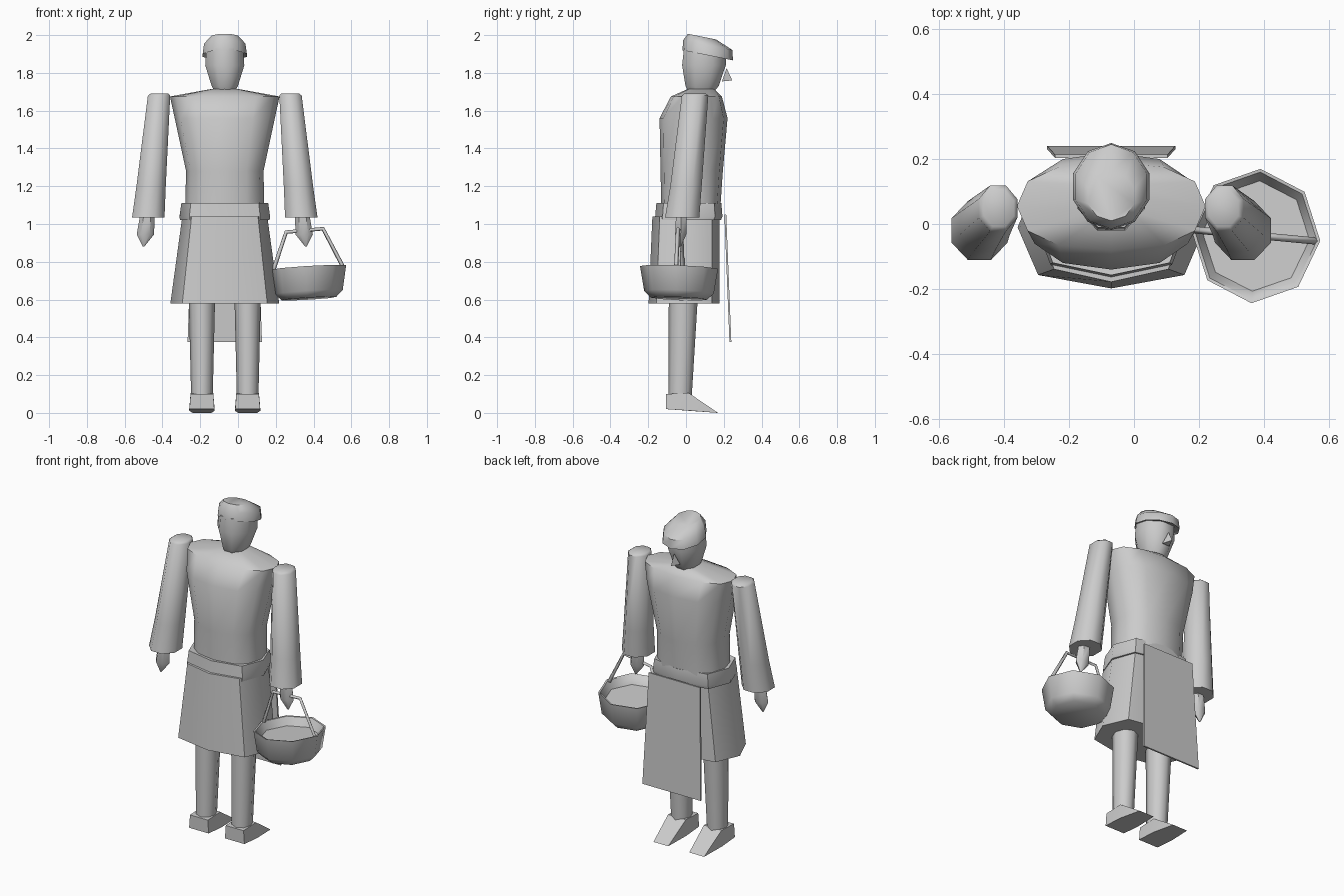
import bpy, bmesh, math
from mathutils import Vector

cube = bpy.data.objects.get("Cube")
if cube:
    bpy.data.objects.remove(cube, do_unlink=True)

CX = -0.07  # centre line of the figure

grey = bpy.data.materials.new("plain grey")
grey.use_nodes = True
COLOUR = (0.6, 0.6, 0.6, 1)
grey.diffuse_color = COLOUR
grey.node_tree.nodes["Principled BSDF"].inputs["Base Color"].default_value = COLOUR


def finish(name, bm, angle=50):
    bmesh.ops.recalc_face_normals(bm, faces=bm.faces)
    mesh = bpy.data.meshes.new(name)
    bm.to_mesh(mesh)
    bm.free()
    ob = bpy.data.objects.new(name, mesh)
    bpy.context.collection.objects.link(ob)
    mesh.materials.append(grey)
    bpy.ops.object.select_all(action='DESELECT')
    ob.select_set(True)
    bpy.context.view_layer.objects.active = ob
    bpy.ops.object.shade_smooth_by_angle(angle=math.radians(angle))
    return ob


def power(v, p):
    return math.copysign(abs(v) ** (2 / p), v)


def loft(name, rings, n=8, p=2, turn=0, tilt=(0, 0), angle=50):
    """Skin rings (x, y, z, rx, ry); p squares them off, tilt slopes them."""
    bm = bmesh.new()
    loops = []
    for x, y, z, rx, ry in rings:
        loop = []
        for i in range(n):
            a = 2 * math.pi * i / n + math.radians(turn)
            dx, dy = rx * power(math.cos(a), p), ry * power(math.sin(a), p)
            loop.append(bm.verts.new((x + dx, y + dy, z + dx * tilt[0] + dy * tilt[1])))
        loops.append(loop)
    for a, b in zip(loops, loops[1:]):
        for i in range(n):
            j = (i + 1) % n
            bm.faces.new((a[i], a[j], b[j], b[i]))
    bm.faces.new(loops[0])
    bm.faces.new(loops[-1])
    return finish(name, bm, angle)


def hull(name, points, angle=30):
    bm = bmesh.new()
    for pt in points:
        bm.verts.new(pt)
    bmesh.ops.convex_hull(bm, input=bm.verts)
    bmesh.ops.dissolve_limit(bm, angle_limit=0.02, verts=bm.verts, edges=bm.edges)
    return finish(name, bm, angle)


# Torso, belt and skirt
loft("torso", [
    (CX, 0.025, 1.06, 0.21, 0.155),
    (CX, 0.03, 1.28, 0.205, 0.165),
    (CX, 0.04, 1.56, 0.265, 0.18),
    (CX, 0.055, 1.675, 0.29, 0.135),
    (CX, 0.08, 1.715, 0.07, 0.07)], n=12, p=2.4)
loft("belt", [
    (CX, 0.01, 1.02, 0.237, 0.175),
    (CX, 0.015, 1.04, 0.24, 0.178),
    (CX, 0.015, 1.11, 0.23, 0.172),
    (CX, 0.02, 1.105, 0.20, 0.15)], p=2.8)
loft("skirt", [
    (CX, -0.01, 0.58, 0.288, 0.188),
    (CX, 0.0, 1.04, 0.225, 0.178)], p=2.8)

# Apron panel hanging from the belt
hull("apron", [(CX + s * w, y + t, z) for s in (-1, 1) for t in (0, 0.01)
               for w, y, z in ((0.173, 0.203, 1.05), (0.197, 0.23, 0.375))])

# Head, cap and nose
loft("head", [
    (CX, 0.08, 1.69, 0.05, 0.065),
    (CX, 0.085, 1.73, 0.075, 0.095),
    (CX, 0.095, 1.84, 0.112, 0.125),
    (CX, 0.1, 1.93, 0.105, 0.12)], n=8, turn=22.5)
loft("cap", [
    (CX, 0.115, 1.9, 0.112, 0.122),
    (CX, 0.115, 1.893, 0.123, 0.134),
    (CX, 0.115, 1.947, 0.115, 0.13),
    (CX, 0.085, 1.992, 0.075, 0.075)], n=10, turn=18, tilt=(0, -0.2))
hull("nose", [(CX - 0.025, 0.19, 1.755), (CX + 0.025, 0.19, 1.755),
              (CX, 0.245, 1.76), (CX, 0.215, 1.825)])

for side, s in (("right", -1), ("left", 1)):
    # Sleeve and hand
    loft(side + "_arm", [
        (CX + s * 0.405, -0.02, 1.035, 0.093, 0.098),
        (CX + s * 0.39, 0.0, 1.2, 0.084, 0.09),
        (CX + s * 0.348, 0.048, 1.68, 0.064, 0.076),
        (CX + s * 0.345, 0.048, 1.692, 0.05, 0.06)], turn=22.5)
    loft(side + "_hand", [
        (CX + s * 0.43, -0.03, 0.88, 0.004, 0.004),
        (CX + s * 0.42, -0.028, 0.945, 0.046, 0.034),
        (CX + s * 0.41, -0.025, 1.05, 0.038, 0.032)], n=6)
    # Leg and wedge shaped shoe
    lx = CX + s * 0.121
    loft(side + "_leg", [
        (lx, -0.032, 0.08, 0.057, 0.062),
        (lx, -0.014, 0.62, 0.07, 0.077)])
    hull(side + "_shoe", [(lx + k * w, y, z) for k in (-1, 1) for w, y, z in (
        (0.066, -0.105, 0.02), (0.06, -0.105, 0.1), (0.06, 0.015, 0.105),
        (0.068, 0.02, 0.012), (0.05, 0.17, 0.0))])

# Basket, a shallow bowl tipped slightly
BX, BY = 0.375, -0.037
loft("basket", [
    (BX, BY, 0.605, 0.145, 0.15),
    (BX, BY, 0.64, 0.18, 0.185),
    (BX, BY, 0.77, 0.198, 0.207),
    (BX, BY, 0.768, 0.188, 0.197),
    (BX, BY, 0.72, 0.165, 0.17)], turn=-4, tilt=(0.06, -0.04))

# Basket handle, a bent square rod
curve = bpy.data.curves.new("basket_handle", 'CURVE')
curve.dimensions = '3D'
curve.bevel_depth = 0.011
curve.bevel_resolution = 0
curve.use_fill_caps = True
path = [(0.187, -0.018, 0.755), (0.255, -0.025, 0.957),
        (0.45, -0.042, 0.975), (0.555, -0.052, 0.775)]
spline = curve.splines.new('POLY')
spline.points.add(len(path) - 1)
for point, co in zip(spline.points, path):
    point.co = (*co, 1)
curve.materials.append(grey)
handle = bpy.data.objects.new("basket_handle", curve)
bpy.context.collection.objects.link(handle)
